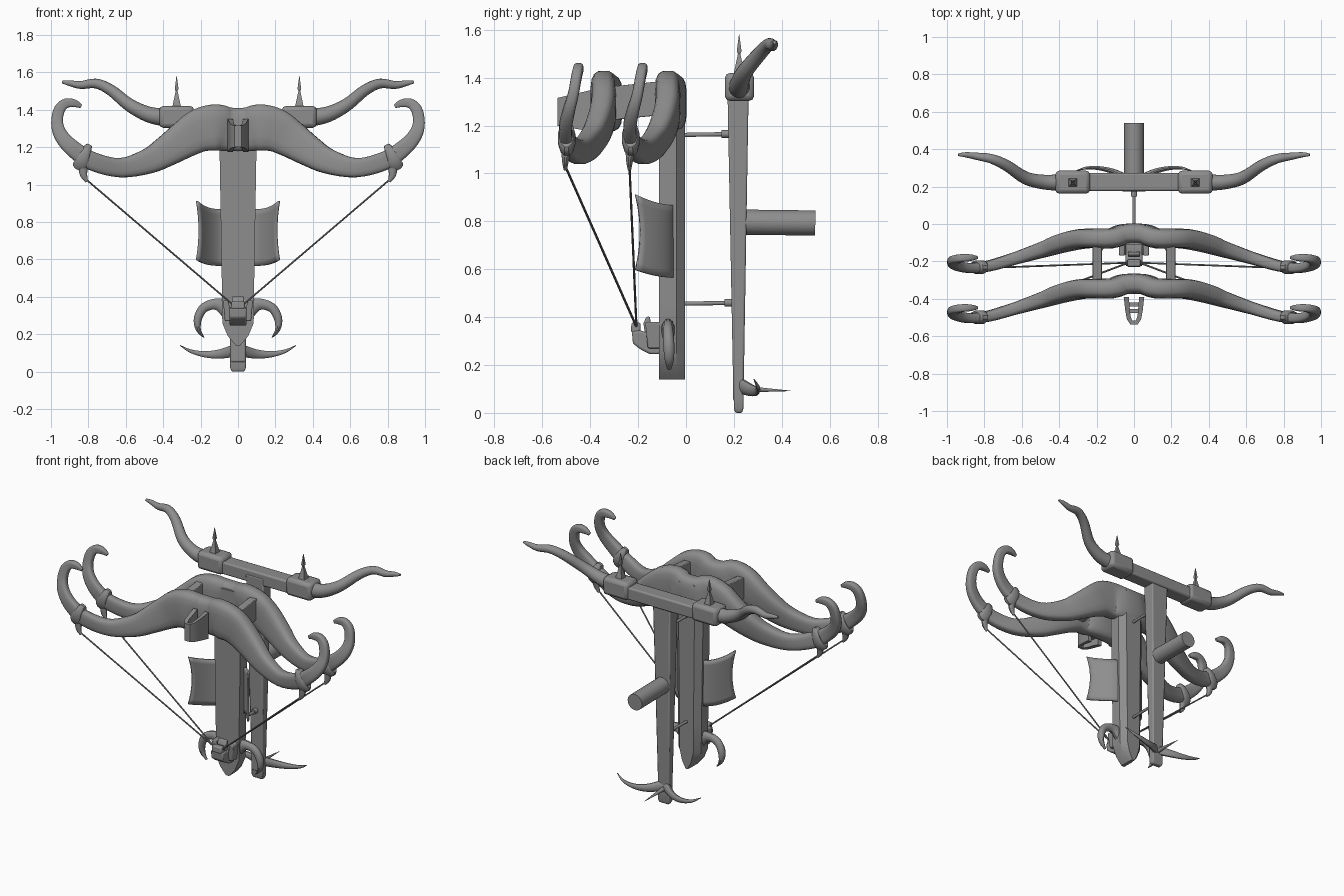
import bpy, bmesh
from math import cos, sin, pi, radians
from mathutils import Vector

if "Cube" in bpy.data.objects:
    bpy.data.objects.remove(bpy.data.objects["Cube"])

# Dark grey metal used everywhere
METAL = bpy.data.materials.new("dark_grey")
METAL.diffuse_color = (.27, .27, .27, 1)
METAL.use_nodes = True
METAL.node_tree.nodes["Principled BSDF"].inputs["Base Color"].default_value = METAL.diffuse_color


def finish(name, bm, bevel=0.0, angle=35):
    bmesh.ops.recalc_face_normals(bm, faces=bm.faces)
    me = bpy.data.meshes.new(name)
    bm.to_mesh(me)
    bm.free()
    me.materials.append(METAL)
    me.shade_smooth()
    me.set_sharp_from_angle(angle=radians(angle))
    ob = bpy.data.objects.new(name, me)
    bpy.context.collection.objects.link(ob)
    if bevel:
        m = ob.modifiers.new("bevel", 'BEVEL')
        m.width, m.segments = bevel, 2
    return ob


def skin(name, rings, bevel=0.0):
    """Join successive vertex rings into a closed solid."""
    bm = bmesh.new()
    vs = [[bm.verts.new(p) for p in r] for r in rings]
    n = len(vs[0])
    for a, b in zip(vs, vs[1:]):
        for i in range(n):
            bm.faces.new((a[i], a[(i + 1) % n], b[(i + 1) % n], b[i]))
    bm.faces.new(vs[0])
    bm.faces.new(vs[-1])
    return finish(name, bm, bevel)


def smooth_path(pts, steps):
    """Catmull-Rom resampling of (x, y, z, half_height, half_depth) points."""
    P = [Vector(p) for p in pts]
    out = []
    for i in range(len(P) - 1):
        a, b, c, d = P[max(i - 1, 0)], P[i], P[i + 1], P[min(i + 2, len(P) - 1)]
        for k in range(steps):
            t = k / steps
            out.append(0.5 * (2 * b + (c - a) * t + (2 * a - 5 * b + 4 * c - d) * t * t
                              + (3 * b - a - 3 * c + d) * t ** 3))
    return out + [P[-1]]


def sweep(name, pts, steps=4, n=12, e=2.0):
    """Sweep a (super)elliptic section along a path."""
    P = smooth_path(pts, steps)
    xyz = [Vector(p[:3]) for p in P]
    rings = []
    for i, p in enumerate(P):
        t = (xyz[min(i + 1, len(P) - 1)] - xyz[max(i - 1, 0)]).normalized()
        ref = Vector((1, 0, 0)) if abs(t.y) > 0.9 else Vector((0, 1, 0))
        side = (ref - t * t.dot(ref)).normalized()
        up = t.cross(side)
        ring = []
        for k in range(n):
            a = 2 * pi * (k + 0.5) / n
            c, s = cos(a), sin(a)
            c = abs(c) ** (2 / e) * (1 if c > 0 else -1)
            s = abs(s) ** (2 / e) * (1 if s > 0 else -1)
            ring.append(xyz[i] + side * c * max(p[4], .001) + up * s * max(p[3], .001))
        rings.append(ring)
    return skin(name, rings)


def flip(pts):
    return [(-p[0],) + tuple(p[1:]) for p in pts]


def both(name, pts, **kw):
    sweep(name + "_right", pts, **kw)
    sweep(name + "_left", flip(pts), **kw)


def shift(pts, dy):
    return [(p[0], p[1] + dy) + tuple(p[2:]) for p in pts]


def rod(name, a, b, r1, r2=None, n=12):
    r2 = r1 if r2 is None else r2
    return sweep(name, [a + (r1, r1), b + (r2, r2)], steps=1, n=n)


def block(name, levels, bevel=0.01):
    """Tapered box from (z, x0, x1, y0, y1) levels."""
    return skin(name, [[(x0, y0, z), (x1, y0, z), (x1, y1, z), (x0, y1, z)]
                       for z, x0, x1, y0, y1 in levels], bevel)


def prism_x(name, yz, hx, bevel=0.0):
    return skin(name, [[(x, y, z) for y, z in yz] for x in (-hx, hx)], bevel)


# Stock: chamfered column with a wedge-shaped foot
section = [(-1, -.112), (1, -.112), (1, -.04), (.6, -.005), (-.6, -.005), (-1, -.04)]
skin("stock", [[(x * w, y, z) for x, y in section] for z, w in
               ((.14, .012), (.19, .055), (.26, .084), (.45, .086), (1.15, .098), (1.38, .098))])

# The two bows with collars and strings
limb = [(.05, -.054, 1.295, .118, .055), (.12, -.076, 1.305, .125, .055),
        (.2, -.077, 1.29, .118, .053), (.28, -.08, 1.245, .102, .052),
        (.38, -.102, 1.18, .084, .049), (.48, -.135, 1.125, .068, .042),
        (.63, -.182, 1.09, .052, .034), (.78, -.225, 1.125, .05, .029),
        (.88, -.235, 1.19, .045, .027), (.945, -.222, 1.26, .038, .025),
        (.967, -.203, 1.33, .032, .023), (.955, -.19, 1.4, .03, .022),
        (.92, -.182, 1.434, .026, .021), (.875, -.18, 1.434, .021, .018),
        (.838, -.18, 1.418, .01, .008)]
collar = [(.798, -.23, 1.135, .06, .03), (.81, -.23, 1.139, .076, .037),
          (.84, -.231, 1.153, .076, .037), (.852, -.231, 1.16, .06, .03)]
tail = [(.83, -.232, 1.1, .026, .022), (.825, -.236, 1.05, .02, .014),
        (.808, -.236, 1.015, .007, .007)]
for name, dy in (("rear", 0), ("front", -.268)):
    pts = shift(limb, dy)
    sweep(name + "_bow", flip(pts)[::-1] + pts, steps=4, n=16, e=3.4)
    both(name + "_collar", shift(collar, dy), steps=2)
    both(name + "_string_loop", shift(tail, dy), steps=3)
    both(name + "_string", [(.815, -.236 + dy, 1.03, .005, .005),
                            (.03, -.207, .36, .005, .005)], steps=1, n=8)

# Struts between the bows
for s, tag in ((-1, "left"), (1, "right")):
    skin("bow_strut_" + tag, [[(s * .197 + dx, y, z) for dx, z in
         ((-.025, z0), (.025, z0), (.025, z1), (-.025, z1))]
         for y, z0, z1 in ((-.32, 1.222, 1.362), (-.112, 1.243, 1.385))], .004)

# Open bracket on the front bow
plan = [(-.055, -.39), (-.047, -.46), (-.038, -.51), (-.02, -.537),
        (.02, -.537), (.038, -.51), (.047, -.46), (.055, -.39)]
rings = []
for x, y in plan:
    k = (y + .54) / .15
    lo, hi = 1.2 - .025 * k, 1.315 + .035 * k
    xi, yi = x * .5, y + (.02 if y < -.45 else 0)
    rings.append([(x, y, lo), (x, y, hi), (xi, yi, hi), (xi, yi, lo)])
skin("front_bracket", rings)
for y in (-.465, -.43):
    block("bracket_crossbar", [(1.23, -.04, .04, y - .01, y + .01),
                               (1.26, -.04, .04, y - .01, y + .01)], 0)

# Curved shield wings either side of the stock
for s, tag in ((-1, "left"), (1, "right")):
    bm = bmesh.new()
    nu, nv = 10, 10
    grid = []
    for i in range(nu + 1):
        u = i / nu
        row = []
        for j in range(nv + 1):
            v = j / nv
            waist = 1 - (2 * v - 1) ** 2
            x = .075 + .145 * u - .014 * waist * u ** 3
            y = -.056 - .155 * u ** 1.7 + .02 * waist * u ** 3
            z0, z1 = .565 + .032 * u ** 3, .868 + .044 * u ** 3
            row.append(bm.verts.new((s * x, y, z0 + (z1 - z0) * v)))
        grid.append(row)
    for i in range(nu):
        for j in range(nv):
            bm.faces.new((grid[i][j], grid[i + 1][j], grid[i + 1][j + 1], grid[i][j + 1]))
    m = finish("shield_wing_" + tag, bm).modifiers.new("thickness", 'SOLIDIFY')
    m.thickness, m.offset = .012, 0

# String catch
prism_x("catch_body", [(-.105, .245), (-.15, .245), (-.19, .265), (-.222, .29), (-.226, .34),
                       (-.19, .345), (-.165, .335), (-.145, .34), (-.105, .335)], .045, .008)
prism_x("catch_lug", [(-.17, .32), (-.178, .375), (-.165, .402), (-.15, .402),
                      (-.145, .32)], .032, .006)
block("catch_nut", [(.335, -.038, .038, -.23, -.19), (.378, -.034, .034, -.228, -.19)], .008)
for s in (-1, 1):
    block("catch_ear", [(.27, s * .035, s * .07, -.16, -.1), (.38, s * .05, s * .08, -.17, -.1)], .006)

# Claws at the foot of the stock
both("stock_claw", [(.04, -.075, .325, .06, .035), (.11, -.075, .36, .033, .025),
                    (.18, -.075, .342, .026, .022), (.214, -.072, .285, .023, .024),
                    (.212, -.07, .225, .014, .02), (.182, -.07, .182, .003, .008)])

# Rear post, tip and crossbar
block("rear_post", [(.05, -.042, .042, .197, .24), (.16, -.042, .042, .196, .242),
                    (1.36, -.065, .065, .173, .262)], .008)
block("post_tip", [(0, -.034, .034, .206, .234), (.02, -.042, .042, .2, .24),
                   (.08, -.042, .042, .2, .24)], .006)
block("crossbar", [(1.31, -.3, .3, .176, .272), (1.392, -.3, .3, .176, .272)], .01)

# Crossbar end blocks with finials and horn arms
arm = [(.4, .222, 1.36, .048, .045), (.48, .224, 1.375, .042, .04), (.58, .246, 1.425, .035, .034),
       (.68, .312, 1.505, .03, .03), (.76, .348, 1.54, .026, .026), (.84, .362, 1.532, .021, .02),
       (.9, .37, 1.542, .015, .014), (.94, .37, 1.548, .007, .007)]
both("horn_arm", arm, n=14)
for s, tag in ((-1, "left"), (1, "right")):
    c = s * .328
    block("end_block_" + tag, [(1.303, c - .093, c + .093, .162, .285),
                               (1.42, c - .093, c + .093, .162, .285)], .022)
    skin("finial_" + tag, [[(c + a * w, .222 + b * w, z) for a, b in ((-1, -1), (1, -1), (1, 1), (-1, 1))]
         for z, w in ((1.41, .025), (1.43, .02), (1.5, .005), (1.51, .01), (1.58, .001))])

# Handle and connecting pins
rod("handle", (0, .22, .797), (0, .54, .793), .053, n=24)
for z, y in ((1.165, .178), (.46, .19)):
    rod("pin", (0, -.02, z - .004), (0, y + .02, z), .009)
    rod("pin_cap", (0, y - .03, z), (0, y + .01, z), .017)

# Claws at the foot of the rear post
both("post_claw", [(.01, .225, .115, .035, .02), (.09, .272, .095, .026, .016),
                   (.17, .296, .092, .018, .012), (.25, .3, .108, .01, .008),
                   (.31, .284, .14, .002, .002)])
rod("back_spike", (0, .22, .1), (0, .437, .092), .016, .001)
